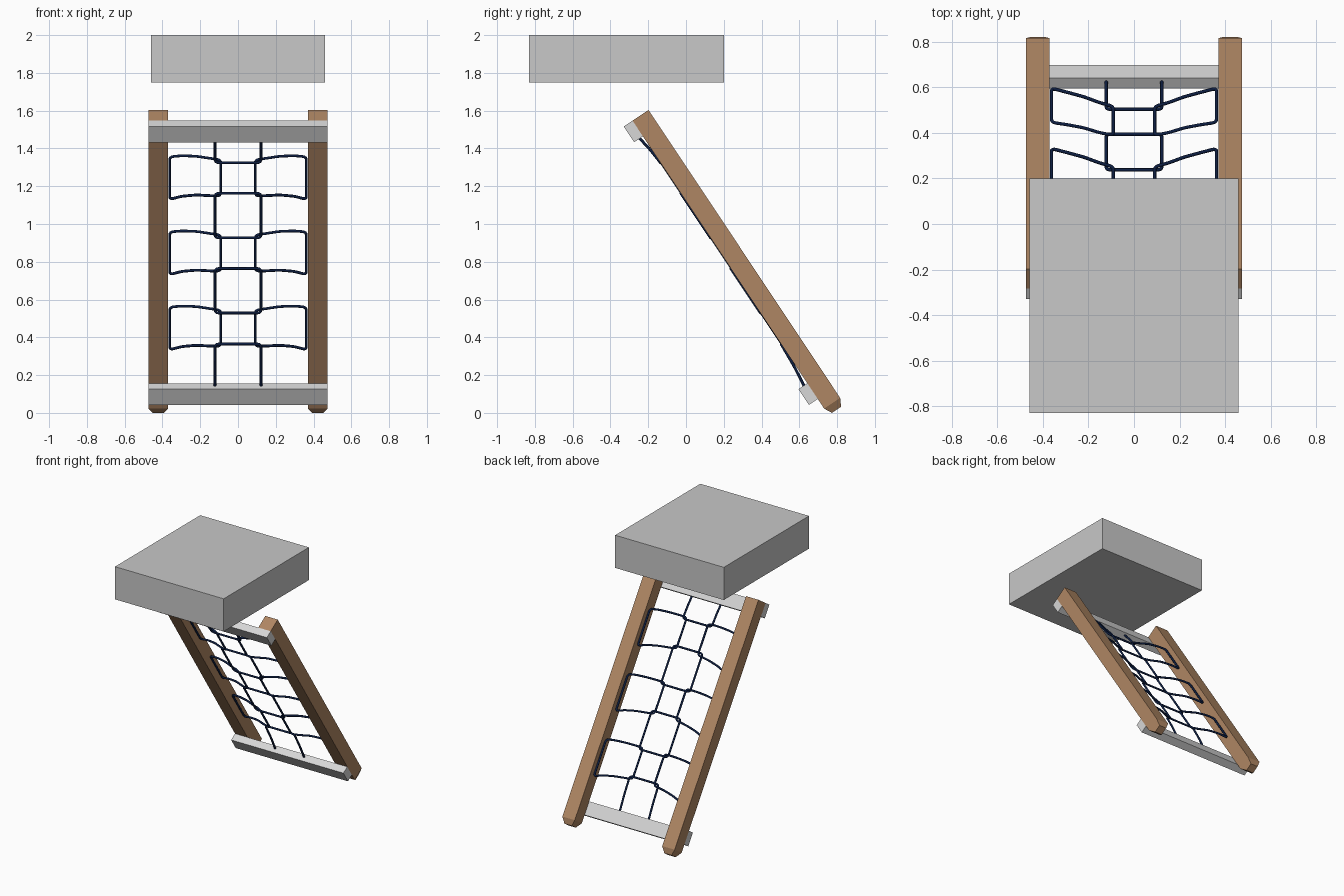
import bpy, bmesh
from mathutils import Matrix, Vector

if "Cube" in bpy.data.objects:
    bpy.data.objects.remove(bpy.data.objects["Cube"])

# Sloped frame: local X = width, local Y = down the slope, local Z = out of the back
SLOPE = Matrix(((1, 0, 0, 0),
                (0, .554, .8325, -.283),
                (0, -.8325, .554, 1.547),
                (0, 0, 0, 1)))


def material(name, rgb):
    m = bpy.data.materials.new(name)
    m.diffuse_color = (*rgb, 1)
    m.use_nodes = True
    m.node_tree.nodes["Principled BSDF"].inputs["Base Color"].default_value = m.diffuse_color
    return m


WOOD = material("wood", (.43, .24, .125))
GREY = material("platform_grey", (.58, .58, .58))
LIGHT = material("bar_light_grey", (.68, .68, .68))
NAVY = material("rope_navy", (.004, .013, .055))


def box(name, lo, hi, mat, matrix=Matrix(), taper=None):
    """Box between two corners; taper = (inset, length) chamfers the +Y end."""
    bm = bmesh.new()
    bmesh.ops.create_cube(bm, size=1)
    lo, hi = Vector(lo), Vector(hi)
    for v in bm.verts:
        v.co = Vector([(a + b) / 2 + c * (b - a) for a, b, c in zip(lo, hi, v.co)])
    if taper:
        bm.normal_update()
        inset, length = taper
        end = max(bm.faces, key=lambda f: f.normal.y)
        for v in end.verts:
            v.co.y -= length
        new = bmesh.ops.extrude_discrete_faces(bm, faces=[end])["faces"][0]
        mid = new.calc_center_median()
        for v in new.verts:
            v.co.x -= inset if v.co.x > mid.x else -inset
            v.co.z -= inset if v.co.z > mid.z else -inset
            v.co.y += length
    bmesh.ops.recalc_face_normals(bm, faces=bm.faces)
    me = bpy.data.meshes.new(name)
    bm.to_mesh(me)
    bm.free()
    me.materials.append(mat)
    ob = bpy.data.objects.new(name, me)
    ob.matrix_world = matrix
    bpy.context.collection.objects.link(ob)


def rope(name, pts, closed, r=.022, radius=.0075):
    """Round rope along a path whose corners are rounded off."""
    pts = [Vector(p) for p in pts]
    path = []
    for i, p in enumerate(pts):
        if not closed and i in (0, len(pts) - 1):
            path.append(p)
            continue
        a, b = pts[i - 1] - p, pts[(i + 1) % len(pts)] - p
        a = p + a.normalized() * min(r, a.length * .45)
        b = p + b.normalized() * min(r, b.length * .45)
        for t in (0, .25, .5, .75, 1):
            path.append(a * (1 - t) ** 2 + p * 2 * t * (1 - t) + b * t * t)
    cu = bpy.data.curves.new(name, "CURVE")
    cu.dimensions = "3D"
    cu.bevel_depth, cu.bevel_resolution, cu.use_fill_caps = radius, 2, True
    sp = cu.splines.new("POLY")
    sp.points.add(len(path) - 1)
    for q, p in zip(sp.points, path):
        q.co = (*p, 1)
    sp.use_cyclic_u = closed
    cu.materials.append(NAVY)
    ob = bpy.data.objects.new(name, cu)
    ob.matrix_world = SLOPE
    bpy.context.collection.objects.link(ob)
    bpy.ops.object.select_all(action="DESELECT")
    ob.select_set(True)
    bpy.context.view_layer.objects.active = ob
    bpy.ops.object.convert(target="MESH")


# Platform block
box("platform", (-.46, -.83, 1.75), (.46, .2, 2), GREY)

# Posts with chamfered feet
for side, x in (("left", -.475), ("right", .37)):
    box(side + "_post", (x, 0, 0), (x + .105, 1.873, .102), WOOD, SLOPE, (.022, .042))

# Cross bars on the front of the posts
for name, y in (("top_bar", 0), ("bottom_bar", 1.67)):
    box(name, (-.475, y, -.056), (.475, y + .1, 0), LIGHT, SLOPE)

# Side loops, tied to the posts and sagging to the middle
PITCH = .478
for row in range(3):
    d = row * PITCH
    for side, s in (("left", -1), ("right", 1)):
        shape = [(.091, .252, .004), (.15, .251, .018), (.22, .254, .042),
                 (.30, .260, .056), (.362, .270, .06), (.362, .541, .06),
                 (.30, .518, .056), (.22, .500, .042), (.15, .489, .018),
                 (.091, .481, .004)]
        rope(f"{side}_loop_{row + 1}", [(s * x, y + d, z) for x, y, z in shape], True)

# Centre loops linking the rows
for row in range(2):
    a, b = .462 + row * PITCH, .267 + (row + 1) * PITCH
    rope(f"centre_loop_{row + 1}",
         [(-.122, a, 0), (.122, a, 0), (.122, b, 0), (-.122, b, 0)], True)

# End ropes tied to the bars
for name, y, bar in (("top_rope", .267, .08), ("bottom_rope", 1.42, 1.69)):
    knee = y + (bar - y) * .5
    rope(name, [(-.122, bar, -.024), (-.122, knee, -.008), (-.122, y, 0),
                (.122, y, 0), (.122, knee, -.008), (.122, bar, -.024)], False)
